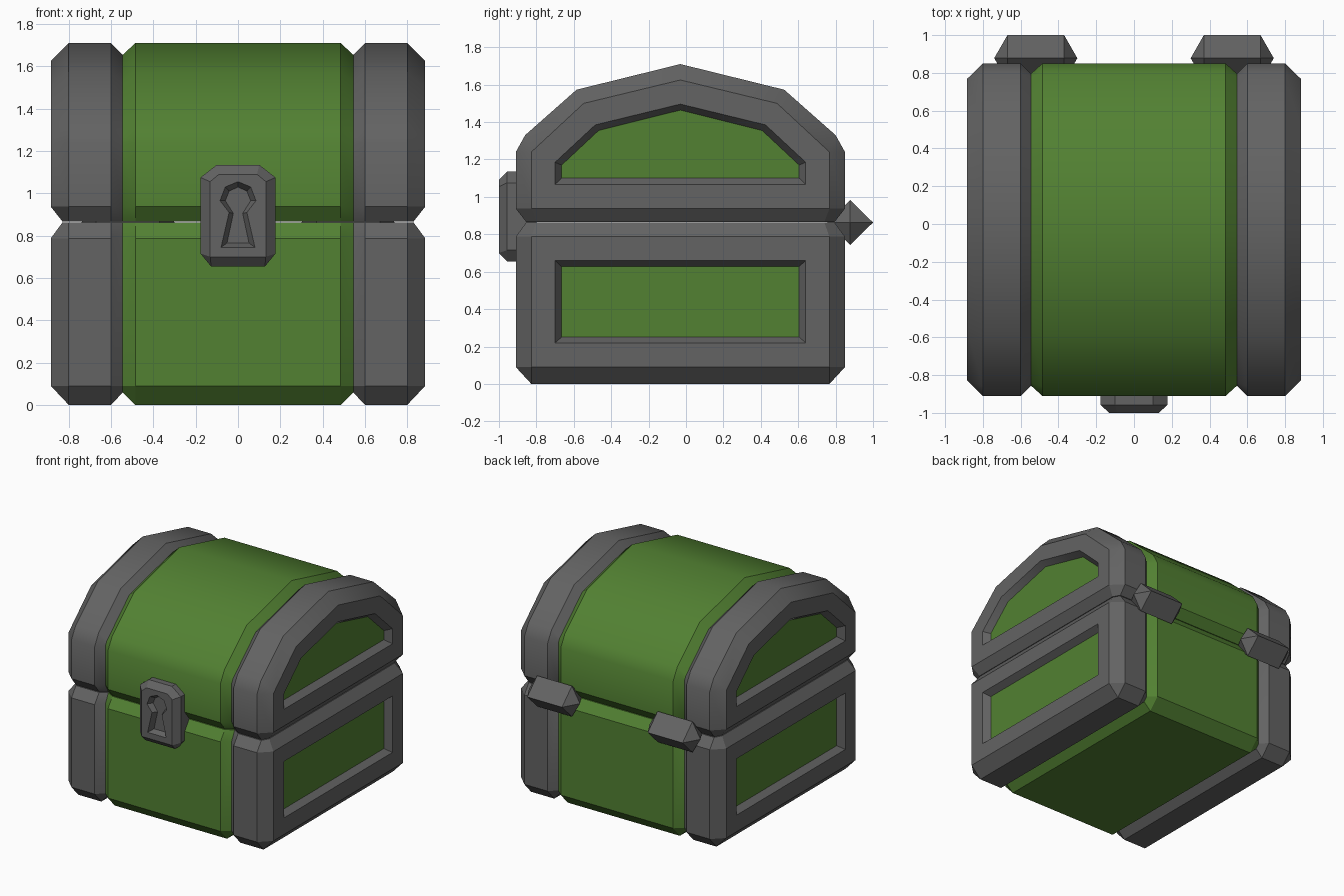
import bpy, bmesh, math

if "Cube" in bpy.data.objects:
    bpy.data.objects.remove(bpy.data.objects["Cube"])

CY = -0.03          # middle of the box in y


def material(name, rgb):
    m = bpy.data.materials.new(name)
    m.diffuse_color = (*rgb, 1)
    m.use_nodes = True
    m.node_tree.nodes["Principled BSDF"].inputs["Base Color"].default_value = m.diffuse_color
    return m


IRON = material("dark grey iron", (0.125, 0.125, 0.125))
GREEN = material("green wood", (0.085, 0.22, 0.032))


def mirrored(half):
    """Close a half profile of (offset, height) by mirroring it."""
    return half + [(-h, z) for h, z in reversed(half) if h > 1e-6]


def finish(bm, name, smooth=False):
    bmesh.ops.remove_doubles(bm, verts=bm.verts, dist=1e-4)
    bmesh.ops.recalc_face_normals(bm, faces=bm.faces)
    me = bpy.data.meshes.new(name)
    bm.to_mesh(me)
    bm.free()
    me.materials.append(IRON)
    me.materials.append(GREEN)
    ob = bpy.data.objects.new(name, me)
    bpy.context.collection.objects.link(ob)
    if smooth:
        bpy.ops.object.select_all(action='DESELECT')
        ob.select_set(True)
        bpy.context.view_layer.objects.active = ob
        bpy.ops.object.shade_smooth_by_angle(angle=math.radians(30))
    return ob


def bridge(bm, a, b, mat=0):
    n = len(a)
    for i in range(n):
        j = (i + 1) % n
        bm.faces.new((a[i], a[j], b[j], b[i])).material_index = mat


def recessed_cap(bm, on_face, rim, floor, normal, floor_mat):
    """Fill an end loop around a sunken panel with sloped walls."""
    r = [bm.verts.new(p) for p in rim]
    f = [bm.verts.new(p) for p in floor]
    edges = [e for e in bm.edges if all(on_face(v.co) for v in e.verts)]
    bridge(bm, r, f)
    edges += [bm.edges.get((r[i - 1], r[i])) for i in range(len(r))]
    bm.faces.new(f).material_index = floor_mat
    bmesh.ops.triangle_fill(bm, use_beauty=True, edges=edges, normal=normal)


# x position and amount of inset of each section: band, groove, green middle
HALF_SECTIONS = [(0.485, 0), (0.545, 0.65), (0.60, 0), (0.80, 0), (0.885, 1)]
SECTIONS = [(-x, t) for x, t in reversed(HALF_SECTIONS)] + HALF_SECTIONS


def box_half(name, outer, inner, rim, floor):
    """Loft one half of the chest along x; first and last points are the seam."""
    bm = bmesh.new()
    po, pi = mirrored(outer), mirrored(inner)
    rings = []
    for x, t in SECTIONS:
        ring = []
        for i, (a, b) in enumerate(zip(po, pi)):
            seam = i in (0, len(po) - 1)
            px = math.copysign(0.83, x) if seam and t == 1 else x
            ring.append(bm.verts.new((px, CY + a[0] + (b[0] - a[0]) * t,
                                      a[1] + (b[1] - a[1]) * t)))
        rings.append(ring)
    for k in range(len(rings) - 1):
        mid = (SECTIONS[k][0] + SECTIONS[k + 1][0]) / 2
        bridge(bm, rings[k], rings[k + 1], 1 if abs(mid) < 0.545 else 0)
    for r in (rings[0], rings[-1]):          # slope into the seam on the ends
        bm.faces.new((r[0], r[1], r[-2], r[-1]))
    bmesh.ops.remove_doubles(bm, verts=bm.verts, dist=1e-4)
    for s in (-1, 1):                        # green end panels
        recessed_cap(bm, lambda c: c.x * s > 0.88,
                     [(s * 0.885, CY + h, z) for h, z in mirrored(rim)],
                     [(s * 0.835, CY + h, z) for h, z in mirrored(floor)],
                     (s, 0, 0), 1)
    return finish(bm, name, smooth=True)


# lower box
box_half("chest_base",
         [(0.825, 0.862), (0.88, 0.787), (0.88, 0.09), (0.797, 0)],
         [(0.77, 0.862), (0.797, 0.787), (0.797, 0.09), (0.797, 0.09)],
         [(0.67, 0.66), (0.67, 0.22)],
         [(0.635, 0.627), (0.635, 0.25)])

# arched lid
box_half("chest_lid",
         [(0.825, 0.867), (0.88, 0.937), (0.88, 1.24), (0.83, 1.33),
          (0.555, 1.573), (0, 1.71)],
         [(0.77, 0.867), (0.797, 0.937), (0.797, 1.24), (0.797, 1.24),
          (0.517, 1.50), (0, 1.625)],
         [(0.67, 1.067), (0.67, 1.185), (0.455, 1.385), (0, 1.496)],
         [(0.635, 1.10), (0.635, 1.17), (0.437, 1.355), (0, 1.464)])

# lock plate with keyhole
bm = bmesh.new()
plate = mirrored([(0.10, 1.135), (0.177, 1.075), (0.177, 0.715), (0.128, 0.655)])
face = mirrored([(0.09, 1.09), (0.132, 1.055), (0.132, 0.70), (0.13, 0.70)])
keyhole = mirrored([(0.08, 0.745), (0.042, 0.91), (0.085, 0.965), (0.06, 1.03), (0, 1.055)])
key_floor = mirrored([(0.052, 0.765), (0.022, 0.905), (0.06, 0.965), (0.042, 1.01), (0, 1.03)])
rings = [[bm.verts.new((h, y, z)) for h, z in pts]
         for y, pts in ((-0.80, plate), (-0.957, plate), (-1.0, face))]
bridge(bm, rings[0], rings[1])
bridge(bm, rings[1], rings[2])
bm.faces.new(rings[0])
bmesh.ops.remove_doubles(bm, verts=bm.verts, dist=1e-4)
recessed_cap(bm, lambda c: c.y < -0.99,
             [(h, -1.0, z) for h, z in keyhole],
             [(h, -0.96, z) for h, z in key_floor], (0, -1, 0), 0)
finish(bm, "lock_plate")

# back hinges: diamond bars with pointed ends
for side, name in ((-1, "hinge_left"), (1, "hinge_right")):
    bm = bmesh.new()
    a, b = [[bm.verts.new((side * x, 0.878 + 0.122 * math.cos(k * math.pi / 2),
                           0.863 + 0.12 * math.sin(k * math.pi / 2)))
             for k in range(4)] for x in (0.37, 0.67)]
    bridge(bm, a, b)
    for ring, x in ((a, 0.30), (b, 0.74)):
        tip = bm.verts.new((side * x, 0.878, 0.863))
        for k in range(4):
            bm.faces.new((ring[k - 1], ring[k], tip))
    finish(bm, name)
